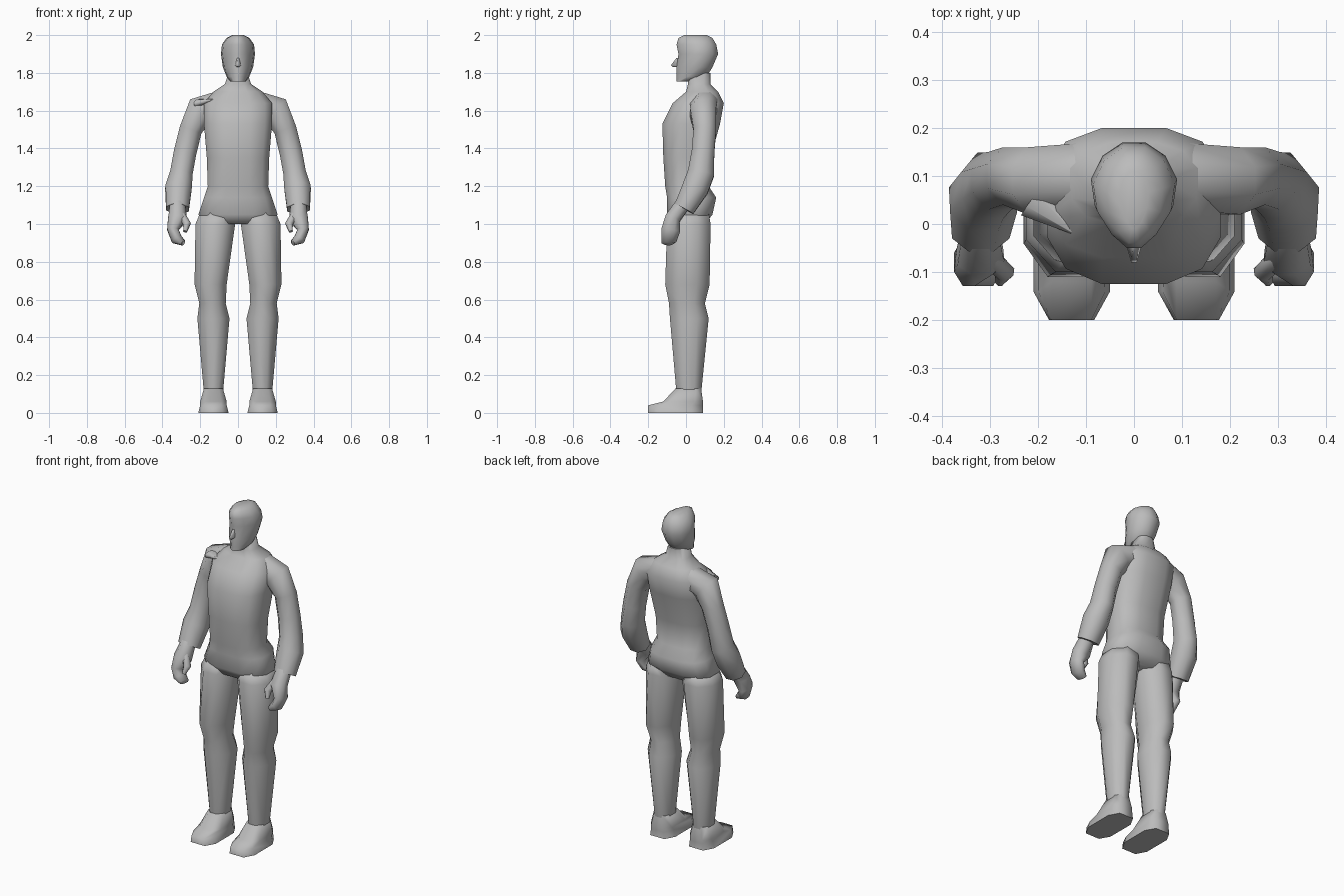
import bpy, bmesh, math
from mathutils import Vector

if "Cube" in bpy.data.objects:
    bpy.data.objects.remove(bpy.data.objects["Cube"], do_unlink=True)

grey = bpy.data.materials.new("plain grey")
grey.use_nodes = True
colour = (.5, .5, .5, 1)
grey.diffuse_color = colour
grey.node_tree.nodes["Principled BSDF"].inputs["Base Color"].default_value = colour


def outline(sides, power):
    """Unit outline with flat sides; a smaller power makes it squarer."""
    result = []
    reach = math.cos(math.pi / sides)
    for i in range(sides):
        angle = math.tau * (i + .5) / sides
        c, s = math.cos(angle) / reach, math.sin(angle) / reach
        result.append((math.copysign(abs(c) ** power, c),
                       math.copysign(abs(s) ** power, s)))
    return result


def skin(name, rings, mirror):
    """Join matching rings of points into a closed, capped, smooth part."""
    bm = bmesh.new()
    loops = [[bm.verts.new(point) for point in ring] for ring in rings]
    for lower, upper in zip(loops, loops[1:]):
        for i in range(len(lower)):
            bm.faces.new((lower[i - 1], lower[i], upper[i], upper[i - 1]))
    bm.faces.new(loops[0])
    bm.faces.new(loops[-1])
    bmesh.ops.recalc_face_normals(bm, faces=bm.faces)
    mesh = bpy.data.meshes.new(name)
    bm.to_mesh(mesh)
    bm.free()
    mesh.materials.append(grey)
    for face in mesh.polygons:
        face.use_smooth = True
    mesh.set_sharp_from_angle(angle=math.radians(75))
    part = bpy.data.objects.new(name, mesh)
    bpy.context.collection.objects.link(part)
    if mirror:
        part.modifiers.new("other side", "MIRROR")


def level(z, half, front, back, x=0):
    """Level cross-section, given by its half width and its depth range."""
    return z, half, front, back, x


def stack(name, *levels, sides=8, power=1, narrow_front=0, mirror=False):
    """Part built from level cross-sections."""
    rings = []
    for z, half, front, back, x in levels:
        middle, depth = (front + back) / 2, (back - front) / 2
        rings.append([(x + half * u * (1 + narrow_front * min(v, 0)),
                       middle + depth * v, z) for u, v in outline(sides, power)])
    skin(name, rings, mirror)


def joint(x, y, z, wide, deep):
    """Stop on a limb's path, with half width and half depth."""
    return Vector((x, y, z)), wide, deep


def limb(name, *joints, sides=8, mirror=True):
    """Part whose cross-sections stand square to its path."""
    path = [centre for centre, wide, deep in joints]
    rings = []
    for i, (centre, wide, deep) in enumerate(joints):
        along = (path[min(i + 1, len(path) - 1)] - path[max(i - 1, 0)]).normalized()
        back = (Vector((0, 1, 0)) - along * along.y).normalized()
        side = back.cross(along)
        rings.append([centre + side * wide * u + back * deep * v
                      for u, v in outline(sides, 1)])
    skin(name, rings, mirror)


# Torso from crotch to neck
stack("torso",
      level(z=1, half=.15, front=-.07, back=.1),
      level(z=1.05, half=.21, front=-.1, back=.14),
      level(z=1.14, half=.18, front=-.1, back=.16),
      level(z=1.2, half=.16, front=-.11, back=.12),
      level(z=1.35, half=.165, front=-.12, back=.13),
      level(z=1.53, half=.18, front=-.125, back=.18),
      level(z=1.64, half=.18, front=-.07, back=.2),
      level(z=1.7, half=.13, front=0, back=.17),
      level(z=1.74, half=.07, front=.01, back=.13),
      level(z=1.8, half=.05, front=.01, back=.13),
      sides=12, power=.75)

# Head and nose
stack("head",
      level(z=1.755, half=.04, front=-.05, back=.02),
      level(z=1.78, half=.06, front=-.05, back=.11),
      level(z=1.83, half=.08, front=-.05, back=.14),
      level(z=1.9, half=.09, front=-.04, back=.17),
      level(z=1.95, half=.085, front=-.05, back=.16),
      level(z=1.985, half=.06, front=-.04, back=.14),
      level(z=2, half=.03, front=-.01, back=.11),
      sides=12, narrow_front=.35)
stack("nose",
      level(z=1.83, half=.01, front=-.07, back=-.03),
      level(z=1.84, half=.02, front=-.08, back=-.03),
      level(z=1.88, half=.01, front=-.05, back=-.03),
      sides=4, narrow_front=.7)

# Legs and feet
stack("leg",
      level(x=.11, z=1.06, half=.09, front=-.08, back=.12),
      level(x=.12, z=1, half=.105, front=-.1, back=.13),
      level(x=.145, z=.68, half=.085, front=-.11, back=.125),
      level(x=.135, z=.58, half=.07, front=-.09, back=.1),
      level(x=.13, z=.5, half=.085, front=-.085, back=.12),
      level(x=.13, z=.1, half=.05, front=-.05, back=.08),
      mirror=True)
stack("foot",
      level(x=.13, z=.13, half=.05, front=-.055, back=.08),
      level(x=.13, z=.06, half=.07, front=-.12, back=.09),
      level(x=.13, z=.04, half=.07, front=-.2, back=.09),
      level(x=.13, z=0, half=.08, front=-.2, back=.09),
      power=.6, mirror=True)

# Arms run from inside the shoulder to the cuff
limb("arm",
     joint(x=.08, y=.1, z=1.65, wide=.06, deep=.07),
     joint(x=.2, y=.09, z=1.6, wide=.08, deep=.07),
     joint(x=.25, y=.1, z=1.5, wide=.06, deep=.06),
     joint(x=.28, y=.09, z=1.38, wide=.06, deep=.06),
     joint(x=.3, y=.08, z=1.27, wide=.06, deep=.07),
     joint(x=.315, y=.05, z=1.19, wide=.07, deep=.07),
     joint(x=.32, y=-.01, z=1.08, wide=.06, deep=.055))

# Hands with curled fingers and a thumb
limb("hand",
     joint(x=.32, y=-.02, z=1.1, wide=.04, deep=.04),
     joint(x=.32, y=-.07, z=1.03, wide=.05, deep=.04),
     joint(x=.345, y=-.08, z=.97, wide=.03, deep=.05),
     joint(x=.325, y=-.09, z=.92, wide=.03, deep=.04),
     joint(x=.29, y=-.1, z=.9, wide=.015, deep=.03))
limb("thumb",
     joint(x=.3, y=-.07, z=1.05, wide=.02, deep=.02),
     joint(x=.27, y=-.1, z=1, wide=.02, deep=.02),
     joint(x=.28, y=-.12, z=.96, wide=.01, deep=.01))

# Pointed fold on the right shoulder
limb("shoulder_fold",
     joint(x=-.12, y=-.02, z=1.66, wide=.003, deep=.004),
     joint(x=-.21, y=.05, z=1.64, wide=.02, deep=.04),
     mirror=False)
